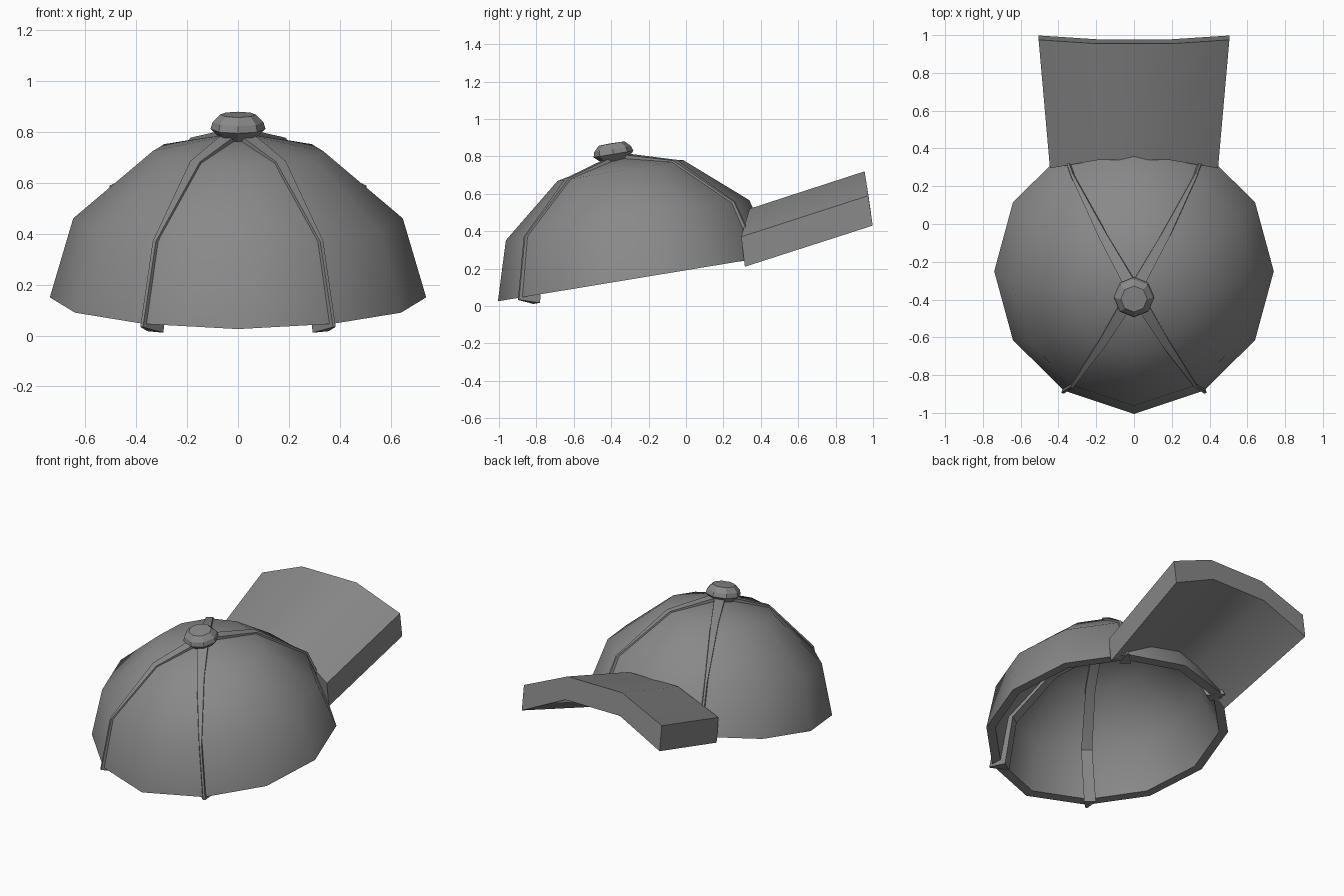
import bpy, bmesh, math
from mathutils import Matrix

if "Cube" in bpy.data.objects:
    bpy.data.objects.remove(bpy.data.objects["Cube"])

# Crown frame: leans back about 9.4 degrees
TILT = Matrix.Translation((0, -0.25, 0.15)) @ Matrix.Rotation(math.atan(0.165), 4, 'X')
OUTER = [(0.74, 0.0), (0.648, 0.315), (0.335, 0.583), (0.0, 0.655)]
INNER = [(0.0, 0.60), (0.30, 0.535), (0.60, 0.295), (0.685, 0.0)]

CLOTH = bpy.data.materials.new("dark_cloth")
CLOTH.diffuse_color = (0.25, 0.25, 0.25, 1)
CLOTH.use_nodes = True
CLOTH.node_tree.nodes["Principled BSDF"].inputs["Base Color"].default_value = CLOTH.diffuse_color


def make(name, verts, faces, angle, mat=None):
    me = bpy.data.meshes.new(name)
    me.from_pydata([tuple(v) for v in verts], [], faces)
    bm = bmesh.new()
    bm.from_mesh(me)
    bmesh.ops.remove_doubles(bm, verts=bm.verts, dist=1e-5)
    bmesh.ops.recalc_face_normals(bm, faces=bm.faces)
    if mat:
        bm.transform(mat)
    bm.to_mesh(me)
    bm.free()
    me.materials.append(CLOTH)
    ob = bpy.data.objects.new(name, me)
    bpy.context.collection.objects.link(ob)
    bpy.ops.object.select_all(action='DESELECT')
    ob.select_set(True)
    bpy.context.view_layer.objects.active = ob
    bpy.ops.object.shade_smooth_by_angle(angle=math.radians(angle))
    return ob


def lathe(name, prof, n, mat, closed=False, angle=1, bulge=1.0):
    verts = []
    for r, h in prof:
        for k in range(n):
            a = 2 * math.pi * k / n
            f = r * (bulge if k == 0 else 1)
            verts.append((f * math.sin(a), -f * math.cos(a), h))
    m = len(prof)
    faces = []
    for i in range(m if closed else m - 1):
        a, b = i * n, (i + 1) % m * n
        if prof[i][0] == 0 and prof[(i + 1) % m][0] == 0:
            continue
        faces += [(a + k, a + (k + 1) % n, b + (k + 1) % n, b + k) for k in range(n)]
    return make(name, verts, faces, angle, mat)


def loft(name, verts, angle, mat=None):
    # Joins consecutive four-point sections and caps both ends
    n = len(verts) // 4
    faces = [(0, 1, 2, 3), tuple(range(4 * n - 4, 4 * n))]
    for s in range(n - 1):
        faces += [(s * 4 + j, s * 4 + (j + 1) % 4, s * 4 + 4 + (j + 1) % 4, s * 4 + 4 + j)
                  for j in range(4)]
    return make(name, verts, faces, angle, mat)


# Crown: hollow twelve-sided dome, slightly pointed at the back
lathe("crown", OUTER + INNER, 12, TILT, closed=True, angle=40, bulge=1.035)

# Four seam ribs: a thin welt outside, a wider tape inside
outer = [(0.758, -0.01), (0.658, 0.318), (0.337, 0.590), (0.03, 0.668)]
inner = [(0.65, 0.0), (0.565, 0.28), (0.28, 0.517), (0.03, 0.58)]
half_out = [0.006, 0.007, 0.022, 0.032]
half_in = [0.036, 0.034, 0.03, 0.03]
for i, deg in enumerate((30, 330, 150, 210)):
    drop = 0.045 if i < 2 else 0.0
    verts = []
    for s, ((ro, ho), (ri, hi), wo, wi) in enumerate(zip(outer, inner, half_out, half_in)):
        hi -= drop if s == 0 else 0
        verts += [(-wo, -ro, ho), (wo, -ro, ho), (wi, -ri, hi), (-wi, -ri, hi)]
    loft(f"seam_rib_{i + 1}", verts, 30, TILT @ Matrix.Rotation(math.radians(deg), 4, 'Z'))

# Top button
lathe("top_button", [(0, -0.062), (0.06, -0.058), (0.108, -0.012), (0.1, 0.015),
                     (0.07, 0.045), (0, 0.047)], 8,
      TILT @ Matrix.Translation((0, -0.028, 0.688)))

# Brim: arched slab, three facets wide
edge = [(0.445, 0.295, 0.37), (0.505, 0.975, 0.59), (0.505, 0.998, 0.43), (0.445, 0.315, 0.21)]
mid = [(0.18, 0.34, 0.52), (0.20, 0.955, 0.72), (0.20, 0.978, 0.575), (0.18, 0.36, 0.375)]
verts = []
for sx, section in ((-1, edge), (-1, mid), (1, mid), (1, edge)):
    verts += [(sx * x, y, z) for x, y, z in section]
loft("brim", verts, 32)
